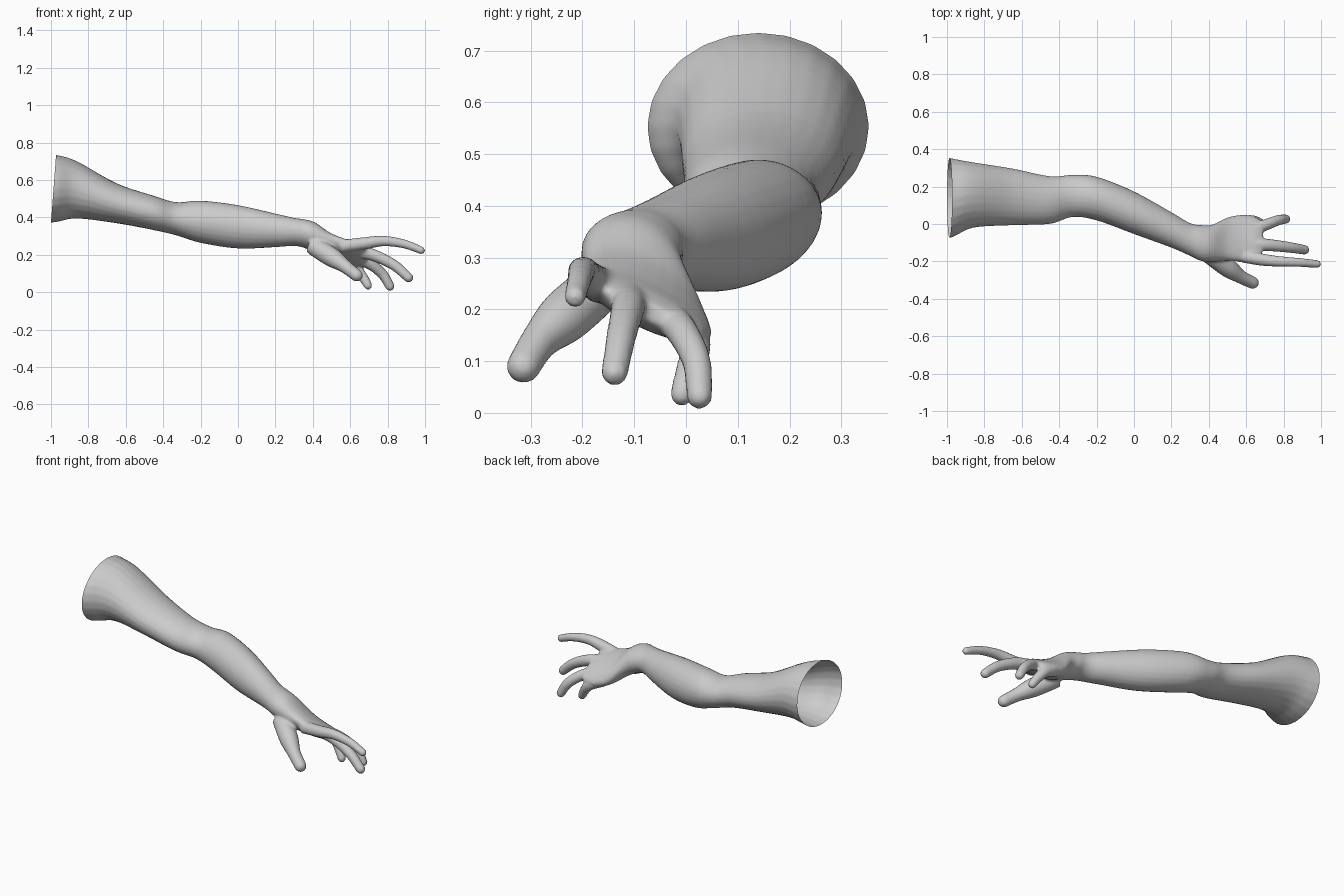
import bpy, bmesh, math
from mathutils import Vector

if "Cube" in bpy.data.objects:
    bpy.data.objects.remove(bpy.data.objects["Cube"])

SIDES = 24


def spline(rows, steps):
    """Catmull-Rom resampling of rows of numbers."""
    out = []
    for i in range(len(rows) - 1):
        a, b = rows[max(i - 1, 0)], rows[i]
        c, d = rows[i + 1], rows[min(i + 2, len(rows) - 1)]
        for s in range(steps):
            t = s / steps
            out.append([0.5 * (2 * q + (r - p) * t + (2 * p - 5 * q + 4 * r - w) * t * t
                               + (3 * q - p - 3 * r + w) * t ** 3)
                        for p, q, r, w in zip(a, b, c, d)])
    out.append(list(rows[-1]))
    return out


def skin_rings(bm, rings):
    """Closed tube through a list of point rings."""
    loops = [[bm.verts.new(p) for p in ring] for ring in rings]
    for a, b in zip(loops, loops[1:]):
        for i in range(SIDES):
            j = (i + 1) % SIDES
            bm.faces.new((a[i], a[j], b[j], b[i]))
    bm.faces.new(loops[0][::-1])
    bm.faces.new(loops[-1])


def limb(bm, sections):
    """Tilted ellipses in x slices: x, y, z, half width, half height, tilt."""
    rings = []
    for x, cy, cz, ry, rz, tilt in spline(sections, 5):
        t = math.radians(tilt)
        ring = []
        for k in range(SIDES):
            a = 2 * math.pi * k / SIDES
            u, v = ry * math.cos(a), rz * math.sin(a)
            ring.append((x, cy + u * math.cos(t) - v * math.sin(t),
                         cz + u * math.sin(t) + v * math.cos(t)))
        rings.append(ring)
    skin_rings(bm, rings)


def digit(bm, path):
    """Round tube with a domed tip: x, y, z, radius."""
    rows = spline(path, 6)
    pts = [(Vector(r[:3]), r[3]) for r in rows]
    end, rad = pts[-1]
    way = (end - pts[-2][0]).normalized()
    for k in range(1, 6):
        a = math.radians(16 * k)
        pts.append((end + way * rad * math.sin(a), rad * math.cos(a)))
    rings = []
    for i, (p, r) in enumerate(pts):
        tan = (pts[min(i + 1, len(pts) - 1)][0] - pts[max(i - 1, 0)][0]).normalized()
        side = tan.cross(Vector((0, 1, 0))).normalized()
        up = side.cross(tan)
        rings.append([p + r * (side * math.cos(2 * math.pi * k / SIDES)
                               + up * math.sin(2 * math.pi * k / SIDES))
                      for k in range(SIDES)])
    skin_rings(bm, rings)


bm = bmesh.new()

# shoulder flare, upper arm, elbow, forearm, wrist and palm
limb(bm, [
    (-1.08, .14, .555, .235, .195, 0),
    (-.97, .14, .555, .210, .179, 0),
    (-.86, .155, .547, .175, .153, 0),
    (-.65, .145, .476, .152, .107, 0),
    (-.45, .128, .424, .128, .092, 0),
    (-.33, .150, .393, .113, .089, 0),
    (-.20, .136, .377, .117, .113, 0),
    (0.0, .060, .350, .114, .116, 0),
    (.20, -.032, .331, .095, .090, 0),
    (.30, -.083, .323, .088, .075, 0),
    (.36, -.102, .312, .097, .077, -8),
    (.42, -.103, .288, .102, .078, -20),
    (.50, -.080, .235, .127, .060, -28),
    (.58, -.075, .210, .137, .046, -26),
    (.65, -.072, .198, .120, .035, -25),
    (.69, -.070, .195, .090, .016, -25)])

# thumb
digit(bm, [(.40, -.16, .25, .05), (.50, -.232, .188, .052),
           (.57, -.282, .140, .037), (.635, -.314, .090, .033)])
# index finger
digit(bm, [(.55, -.165, .245, .035), (.68, -.190, .262, .033), (.78, -.200, .274, .028),
           (.89, -.206, .258, .024), (.98, -.214, .224, .021)])
# middle finger
digit(bm, [(.58, -.110, .225, .036), (.71, -.112, .203, .033),
           (.83, -.125, .148, .029), (.912, -.138, .078, .026)])
# ring finger
digit(bm, [(.58, -.045, .195, .034), (.69, -.010, .160, .031),
           (.77, .020, .100, .028), (.812, .026, .032, .025)])
# little finger
digit(bm, [(.55, .005, .170, .036), (.63, .018, .125, .030),
           (.675, .003, .070, .026), (.695, -.008, .036, .023)])

bmesh.ops.recalc_face_normals(bm, faces=bm.faces[:])
mesh = bpy.data.meshes.new("arm")
bm.to_mesh(mesh)
bm.free()
arm = bpy.data.objects.new("arm", mesh)
bpy.context.collection.objects.link(arm)
bpy.context.view_layer.objects.active = arm
arm.select_set(True)

# blend the parts into one skin
remesh = arm.modifiers.new("blend", 'REMESH')
remesh.mode = 'VOXEL'
remesh.voxel_size = 0.008
smooth = arm.modifiers.new("soften", 'SMOOTH')
smooth.factor = 0.5
smooth.iterations = 5
for m in ("blend", "soften"):
    bpy.ops.object.modifier_apply(modifier=m)

# open shoulder end, cut on a slight slant
bm = bmesh.new()
bm.from_mesh(arm.data)
bmesh.ops.bisect_plane(bm, geom=bm.verts[:] + bm.edges[:] + bm.faces[:],
                       plane_co=(-.973, 0, .73), plane_no=(1, 0, -.075), clear_inner=True)
bm.to_mesh(arm.data)
bm.free()
bpy.ops.object.shade_smooth()
